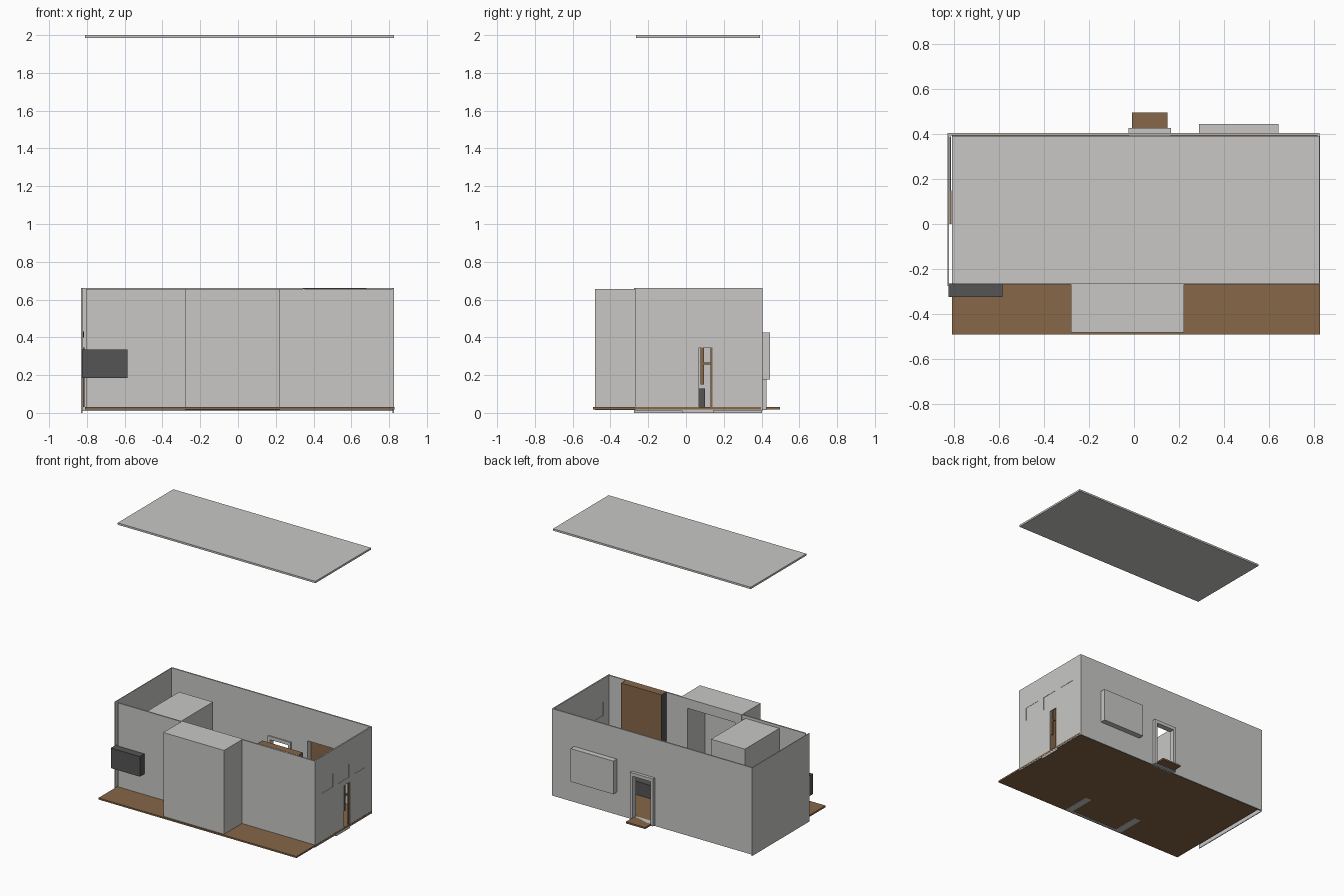
import bpy

def mat(name, rgb):
    m = bpy.data.materials.new(name)
    m.diffuse_color = (*rgb, 1)
    return m

GRAY = mat("plaster_gray", (0.58, 0.575, 0.56))
BROWN = mat("wood_brown", (0.24, 0.135, 0.065))
DARK = mat("charcoal", (0.09, 0.09, 0.09))

def box(name, x0, x1, y0, y1, z0, z1, m):
    """Axis-aligned box given by its limits."""
    v = [(x, y, z) for x in (x0, x1) for y in (y0, y1) for z in (z0, z1)]
    f = [(0, 1, 3, 2), (4, 6, 7, 5), (0, 4, 5, 1), (2, 3, 7, 6), (0, 2, 6, 4), (1, 5, 7, 3)]
    me = bpy.data.meshes.new(name)
    me.from_pydata(v, [], f)
    me.materials.append(m)
    ob = bpy.data.objects.new(name, me)
    bpy.context.collection.objects.link(ob)
    return ob

def cut(ob, *lim):
    """Cut a box-shaped hole."""
    c = box(ob.name + "_cutter", *lim, GRAY)
    c.hide_render = True
    c.hide_viewport = True
    c.display_type = 'WIRE'
    b = ob.modifiers.new("hole", 'BOOLEAN')
    b.operation = 'DIFFERENCE'
    b.solver = 'EXACT'
    b.object = c

# raised roof, floor with porch, back step
box("roof", -0.81, 0.826, -0.265, 0.392, 1.986, 2.0, GRAY)
box("floor", -0.81, 0.828, -0.492, 0.398, 0.018, 0.03, BROWN)
box("back_step", -0.01, 0.15, 0.398, 0.497, 0.018, 0.03, BROWN)

# outer walls
box("left_wall", -0.83, -0.824, -0.275, 0.402, 0.0, 0.66, GRAY)
back = box("back_wall", -0.83, 0.826, 0.394, 0.404, 0.01, 0.66, GRAY)
cut(back, -0.005, 0.145, 0.35, 0.45, 0.03, 0.345)
cut(back, 0.30, 0.63, 0.35, 0.45, 0.19, 0.415)
right = box("right_wall", 0.817, 0.827, -0.27, 0.398, 0.012, 0.66, GRAY)
cut(right, 0.78, 0.86, 0.07, 0.14, 0.03, 0.345)
# shallow window recesses on both sides of the right wall
for y in (-0.19, 0.0, 0.19):
    for x0, x1 in ((0.825, 0.85), (0.80, 0.819)):
        cut(right, x0, x1, y, y + 0.13, 0.385, 0.485)
box("right_sill", 0.817, 0.826, -0.02, 0.145, 0.0, 0.03, GRAY)
box("front_wall_left", -0.805, -0.28, -0.27, -0.26, 0.02, 0.657, GRAY)
box("front_wall_right", 0.22, 0.826, -0.27, -0.26, 0.02, 0.657, GRAY)

# hollow front bay, open to the room
bay = box("front_bay", -0.28, 0.222, -0.482, -0.258, 0.016, 0.657, GRAY)
cut(bay, -0.225, 0.17, -0.465, -0.2, 0.0, 0.585)

# interior block, tall cabinet, low seat
box("inner_block", -0.59, -0.31, -0.262, 0.147, 0.03, 0.637, GRAY)
box("tall_cabinet", 0.352, 0.68, -0.262, -0.205, 0.03, 0.658, BROWN)
box("cabinet_side", 0.345, 0.352, -0.264, -0.205, 0.03, 0.658, DARK)
box("low_seat", 0.2, 0.42, -0.12, 0.1, 0.03, 0.13, DARK)

# front wall box and thin left wall fittings
box("front_dark_box", -0.825, -0.585, -0.325, -0.265, 0.185, 0.335, DARK)
box("left_door", -0.82, -0.812, 0.0, 0.15, 0.03, 0.345, BROWN)
box("left_rail", -0.82, -0.814, 0.15, 0.39, 0.4, 0.43, DARK)

# back niche with wooden back panel
niche = box("back_niche", 0.29, 0.642, 0.404, 0.445, 0.178, 0.426, GRAY)
cut(niche, 0.30, 0.63, 0.39, 0.438, 0.19, 0.415)
box("niche_panel", 0.30, 0.63, 0.432, 0.438, 0.19, 0.415, BROWN)

# back door frame
frame = box("back_door_frame", -0.025, 0.165, 0.385, 0.427, 0.015, 0.37, GRAY)
cut(frame, -0.005, 0.145, 0.35, 0.45, 0.03, 0.345)

# wooden frame in the right door
box("right_door_stile", 0.815, 0.825, 0.13, 0.141, 0.03, 0.345, BROWN)
box("right_door_post", 0.815, 0.825, 0.078, 0.094, 0.15, 0.345, BROWN)
box("right_door_bar", 0.815, 0.825, 0.094, 0.13, 0.255, 0.267, BROWN)
